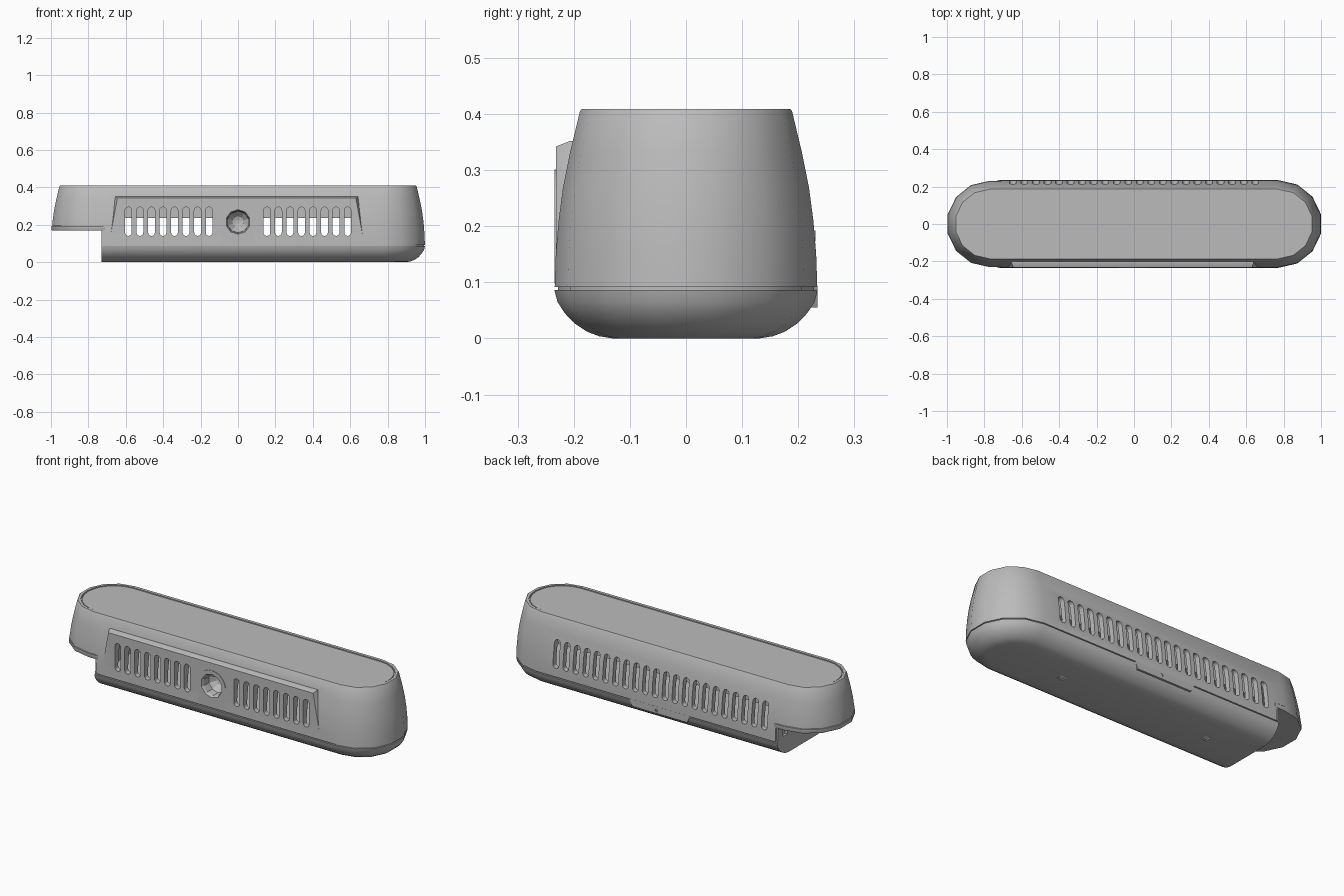
import bpy, bmesh, math
from mathutils import Vector

cube = bpy.data.objects.get("Cube")
if cube:
    bpy.data.objects.remove(cube, do_unlink=True)


def material(name, value):
    m = bpy.data.materials.new(name)
    m.use_nodes = True
    m.diffuse_color = (value, value, value, 1)
    m.node_tree.nodes["Principled BSDF"].inputs["Base Color"].default_value = (value, value, value, 1)
    return m


GREY = material("plain_grey", 0.5)


def loft(bm, rings):
    """Closed solid from rings of equal point count."""
    loops = [[bm.verts.new(p) for p in ring] for ring in rings]
    for a, b in zip(loops, loops[1:]):
        for i in range(len(a)):
            j = (i + 1) % len(a)
            bm.faces.new((a[i], a[j], b[j], b[i]))
    bm.faces.new(loops[0][::-1])
    bm.faces.new(loops[-1])


def make(name, solids, mat=GREY):
    bm = bmesh.new()
    for rings in solids:
        loft(bm, rings)
    bmesh.ops.recalc_face_normals(bm, faces=bm.faces)
    me = bpy.data.meshes.new(name)
    bm.to_mesh(me)
    bm.free()
    ob = bpy.data.objects.new(name, me)
    bpy.context.collection.objects.link(ob)
    if mat:
        me.materials.append(mat)
    return ob


def stadium(z, r, segs=7, cx=0.771):
    """Long rounded outline at height z with half width r."""
    pts = []
    for side in (1, -1):
        for i in range(segs + 1):
            a = math.pi * (i / segs - 0.5)
            pts.append((side * (cx + r * math.cos(a)), side * r * math.sin(a), z))
    return pts


def stack(profile, segs=7):
    return [stadium(z, r, segs) for z, r in profile]


def box(x0, x1, y0, y1, z0, z1):
    return [[(x0, y0, z), (x1, y0, z), (x1, y1, z), (x0, y1, z)] for z in (z0, z1)]


def prism(outline, y0, y1):
    """Extrude an x,z outline along y."""
    return [[(x, y, z) for x, z in outline] for y in (y0, y1)]


def circle(x, z, r, n=10):
    return [(x + r * math.cos(math.tau * (i + 0.5) / n), z + r * math.sin(math.tau * (i + 0.5) / n))
            for i in range(n)]


def slot(x, low=0.14, high=0.295, r=0.018, n=6):
    pts = []
    for i in range(n + 1):
        a = math.pi * i / n
        pts.append((x + r * math.cos(a), high - r + r * math.sin(a)))
    for i in range(n + 1):
        a = math.pi * (1 + i / n)
        pts.append((x + r * math.cos(a), low + r + r * math.sin(a)))
    return pts


def boolean(target, solids, operation="DIFFERENCE"):
    helper = make("helper", solids, None)
    helper.hide_render = True
    mod = target.modifiers.new("cut", "BOOLEAN")
    mod.operation = operation
    mod.solver = "EXACT"
    mod.object = helper
    bpy.context.view_layer.objects.active = target
    bpy.ops.object.modifier_apply(modifier=mod.name)
    bpy.data.objects.remove(helper, do_unlink=True)


def smooth(ob, angle=32):
    bpy.ops.object.select_all(action="DESELECT")
    ob.select_set(True)
    bpy.context.view_layer.objects.active = ob
    bpy.ops.object.shade_smooth_by_angle(angle=math.radians(angle))


# Upper shell: tapered wall with a flat front panel
WALL = [(0.092, 0.234), (0.15, 0.232), (0.21, 0.227), (0.27, 0.219), (0.33, 0.207), (0.405, 0.189), (0.409, 0.186)]
shell = make("upper_shell", [stack(WALL)])
panel_back = [(-0.7, 0.096), (0.69, 0.096), (0.64, 0.352), (-0.655, 0.352)]
panel_face = [(-0.69, 0.096), (0.675, 0.096), (0.63, 0.342), (-0.645, 0.342)]
boolean(shell, [[[(x, y, z) for x, z in o] for o, y in
                 ((panel_back, -0.185), (panel_back, -0.207), (panel_face, -0.232))]], "UNION")

# Hollow inside, then the step under one end
boolean(shell, [stack([(0.05, 0.205), (0.15, 0.203), (0.21, 0.198), (0.3, 0.184), (0.37, 0.16)])])
boolean(shell, [box(-1.2, -0.72, -0.4, 0.4, -0.1, 0.195)])

# Vent slots and the port opening
PITCH = 0.0617
PORT_Z = 0.215
cuts = []
for s in (1, -1):
    for k in range(11):
        x = s * (k + 0.5) * PITCH
        cuts.append(prism(slot(x), 0.1, 0.3))
        if 2 <= k <= 9:
            cuts.append(prism(slot(x), -0.3, -0.1))
cuts.append(prism(circle(0, PORT_Z, 0.072), -0.3, -0.1))
boolean(shell, cuts)

# Shallow groove around the lid
boolean(shell, [stack([(0.401, 0.169), (0.42, 0.169)], 12)])
smooth(shell)
lid = make("top_panel", [stack([(0.39, 0.164), (0.406, 0.164)], 12)])
smooth(lid)

# Lower tray with rounded underside and a lip in the seam
tray = make("lower_tray", [stack([(0, 0.13), (0.004, 0.155), (0.012, 0.176), (0.027, 0.199), (0.045, 0.216),
                                  (0.065, 0.229), (0.086, 0.2345), (0.0865, 0.228), (0.1, 0.228)])])
tray_cuts = [box(-1.2, -0.73, -0.4, 0.4, -0.1, 0.3)]
for x in (-0.46, 0.46):
    tray_cuts.append(box(x - 0.018, x + 0.018, -0.018, 0.018, -0.05, 0.012))
boolean(tray, tray_cuts)
smooth(tray)
pale = material("pale_grey", 0.8)
make("screw_inserts", [box(x - 0.014, x + 0.014, -0.014, 0.014, 0.003, 0.013) for x in (-0.46, 0.46)], pale)

# Wall closing the step, with two small sockets
end_wall = make("end_wall", [box(-0.73, -0.705, -0.226, 0.226, 0.09, 0.19)])
boolean(end_wall, [box(-0.8, -0.715, y - 0.02, y + 0.02, 0.105, 0.145) for y in (0.07, 0.16)])

# Floor of the overhanging end
end_floor = make("end_floor", [stack([(0.17, 0.229), (0.174, 0.231), (0.192, 0.231)])])
boolean(end_floor, [box(-0.71, 1.2, -0.4, 0.4, 0, 0.3)])
smooth(end_floor)
end_lip = make("end_lip", [stack([(0.185, 0.222), (0.2, 0.222)])])
boolean(end_lip, [box(-0.71, 1.2, -0.4, 0.4, 0, 0.3)])

# Arched plate around the port
arch = [(0.086, 0.098)] + [(0.086 * math.cos(math.pi * i / 14), PORT_Z + 0.086 * math.sin(math.pi * i / 14))
                           for i in range(15)] + [(-0.086, 0.098)]
port_plate = make("port_plate", [prism(arch, -0.2345, -0.231)])
boolean(port_plate, [prism(circle(0, PORT_Z, 0.072), -0.3, -0.1)])

# Socket: a tapering cup set in the opening
bm = bmesh.new()
rings = []
for r, y in ((0.076, -0.2345), (0.066, -0.2345), (0.06, -0.222), (0.058, -0.18), (0.03, -0.15), (0.012, -0.145)):
    rings.append([bm.verts.new((x, y, z)) for x, z in circle(0, PORT_Z, r)])
for a, b in zip(rings, rings[1:]):
    for i in range(len(a)):
        j = (i + 1) % len(a)
        bm.faces.new((a[i], b[i], b[j], a[j]))
bm.faces.new(rings[-1])
bmesh.ops.recalc_face_normals(bm, faces=bm.faces)
if bm.faces[0].normal.y > 0:
    bmesh.ops.reverse_faces(bm, faces=bm.faces)
mesh = bpy.data.meshes.new("port_socket")
bm.to_mesh(mesh)
bm.free()
mesh.materials.append(GREY)
bpy.context.collection.objects.link(bpy.data.objects.new("port_socket", mesh))

# Inner block behind the upper half of the vents
make("inner_block", [box(-0.69, 0.69, -0.14, 0.15, 0.235, 0.37)])

# Tongue over the back seam with a small hole
tongue = make("back_tongue", [prism([(-0.17, 0.055), (0.17, 0.055), (0.19, 0.094), (-0.19, 0.094)], 0.215, 0.2345)])
boolean(tongue, [prism(circle(0.02, 0.073, 0.01, 8), 0.225, 0.3)])
